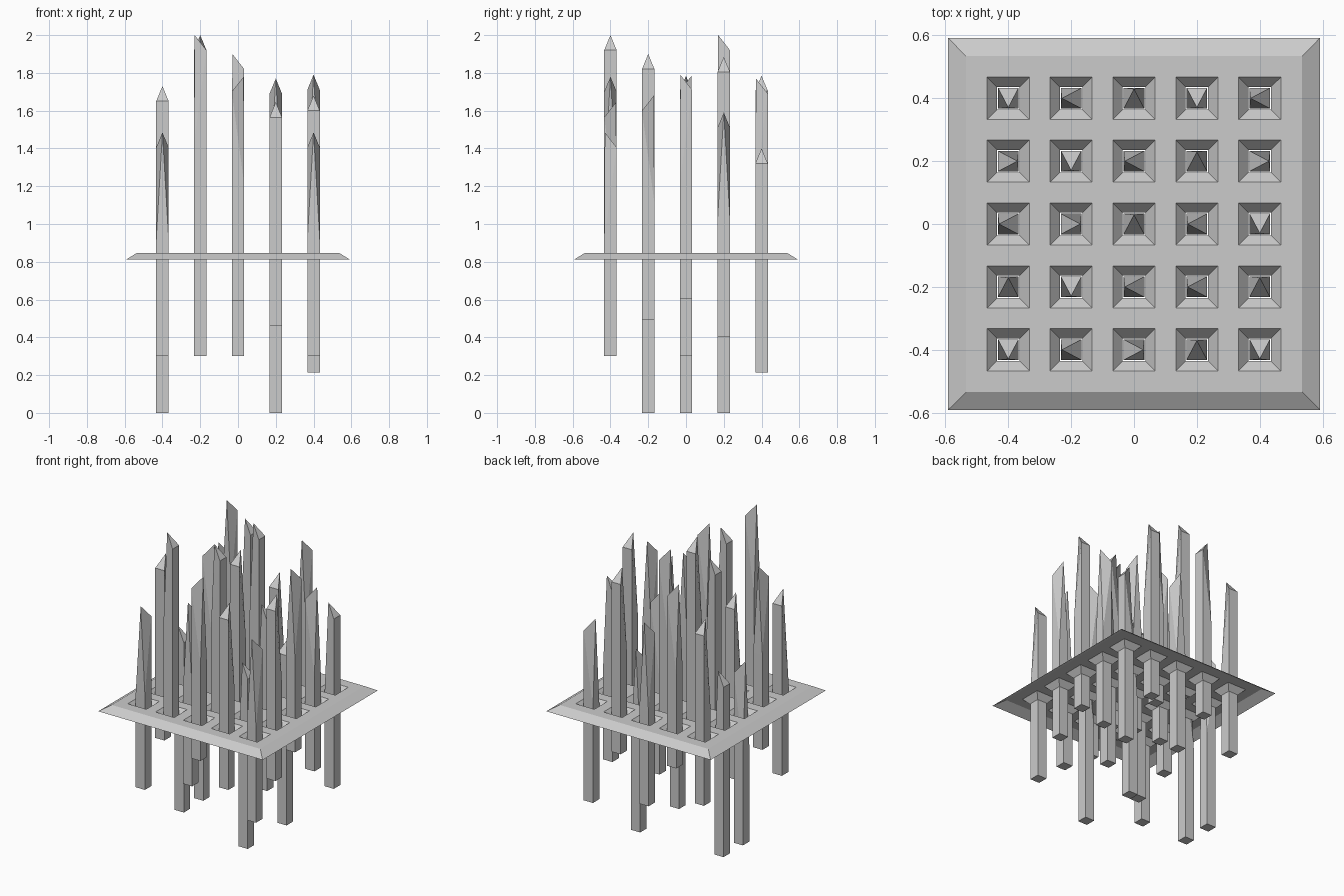
import bpy, bmesh, math
from mathutils import Matrix

if "Cube" in bpy.data.objects:
    bpy.data.objects.remove(bpy.data.objects["Cube"])

PITCH = [-0.4, -0.2, 0.0, 0.2, 0.4]


def finish(bm, name):
    me = bpy.data.meshes.new(name)
    bm.to_mesh(me)
    bm.free()
    ob = bpy.data.objects.new(name, me)
    bpy.context.collection.objects.link(ob)
    return ob


def square(bm, x, y, half, z):
    return [bm.verts.new((x + sx * half, y + sy * half, z))
            for sx, sy in ((-1, -1), (1, -1), (1, 1), (-1, 1))]


def skirt(bm, upper, lower):
    for i in range(4):
        j = (i + 1) % 4
        bm.faces.new((upper[i], lower[i], lower[j], upper[j]))


# Plate: thin sheet with sloping rim and a sunken funnel round every hole
TOP, BOTTOM = 0.847, 0.812
bm = bmesh.new()
cuts = [-0.535] + [c + d for c in PITCH for d in (-0.067, 0.067)] + [0.535]
n = len(cuts)
grid = [[bm.verts.new((x, y, TOP)) for y in cuts] for x in cuts]
for i in range(n - 1):
    for j in range(n - 1):
        ring = [grid[i][j], grid[i + 1][j], grid[i + 1][j + 1], grid[i][j + 1]]
        if i % 2 and j % 2:
            skirt(bm, ring[::-1],
                  square(bm, PITCH[i // 2], PITCH[j // 2], 0.036, BOTTOM)[::-1])
        else:
            bm.faces.new(ring)
rim = square(bm, 0, 0, 0.535, TOP)
skirt(bm, rim, square(bm, 0, 0, 0.592, BOTTOM))
bmesh.ops.remove_doubles(bm, verts=bm.verts, dist=0.0005)
finish(bm, "plate")


# Spike: square post whose point sits on one edge (south when unturned)
def spike(x, y, tip, turn):
    bm = bmesh.new()
    h = 0.033
    base = square(bm, 0, 0, h, tip - 1.185)
    mid = square(bm, 0, 0, h, tip - 0.08)
    mid[0].co.z = mid[1].co.z = tip - 0.57
    apex = bm.verts.new((0, -h * 0.9, tip))
    bm.faces.new(base[::-1])
    skirt(bm, mid, base)
    for i in range(4):
        bm.faces.new((mid[i], mid[(i + 1) % 4], apex))
    bmesh.ops.recalc_face_normals(bm, faces=bm.faces)
    bm.transform(Matrix.Rotation(math.radians(turn), 4, 'Z'))
    ob = finish(bm, "spike")
    ob.location = (x, y, 0)


# Rows from front to back: side on which the point sits, and tip height
TURN = {"S": 0, "E": 90, "N": 180, "W": 270}
ROWS = [
    ("SWENS", (1.485, 2.0, 1.78, 1.645, 1.485)),
    ("NSWWN", (1.73, 1.485, 1.9, 1.185, 1.68)),
    ("WENWS", (1.185, 1.785, 1.785, 1.485, 1.79)),
    ("ESWNE", (1.185, 2.0, 1.885, 1.185, 1.59)),
    ("SWNSW", (1.595, 1.785, 1.485, 1.77, 1.4)),
]
for y, (sides, tips) in zip(PITCH, ROWS):
    for x, side, tip in zip(PITCH, sides, tips):
        spike(x, y, tip, TURN[side])
